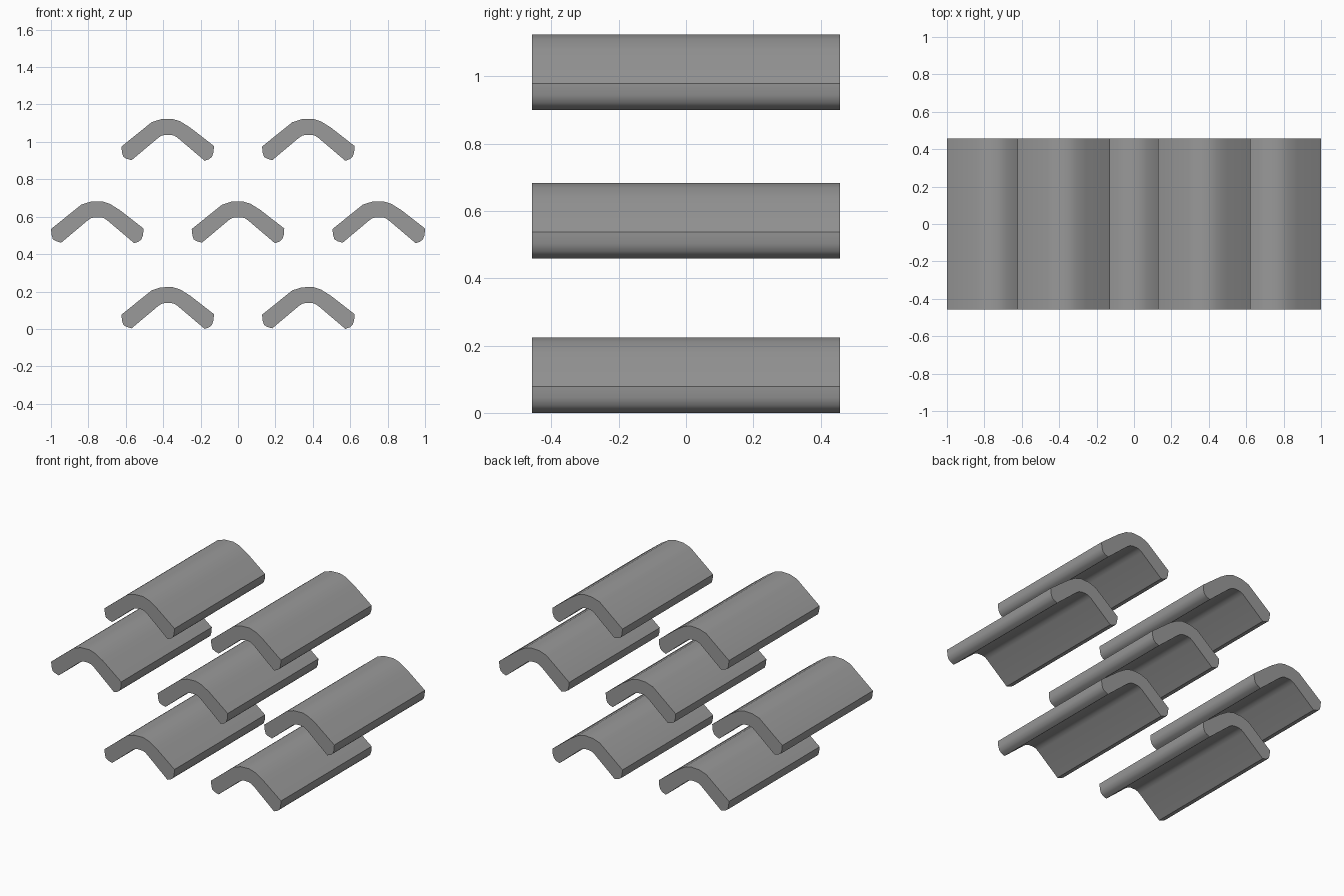
import bpy
import math

cube = bpy.data.objects.get("Cube")
if cube:
    bpy.data.objects.remove(cube, do_unlink=True)

# One plain grey for every tile
grey = bpy.data.materials.new("plain_grey")
grey.use_nodes = True
colour = (0.32, 0.32, 0.32, 1)
grey.diffuse_color = colour
grey.node_tree.nodes["Principled BSDF"].inputs["Base Color"].default_value = colour

# Cross-section of a bent tile, clockwise from the left eave
PROFILE = [
    (-0.2475, 0.076), (-0.086, 0.206), (-0.037, 0.222), (0.024, 0.2245),
    (0.067, 0.211), (0.12, 0.178),
    (0.2475, 0.079), (0.245, 0.045), (0.237, 0.022), (0.222, 0.009), (0.198, 0),
    (0.053, 0.123), (0.036, 0.134), (0.018, 0.139), (-0.014, 0.139),
    (-0.033, 0.134), (-0.05, 0.123),
    (-0.193, 0.003), (-0.22, 0.011), (-0.237, 0.021), (-0.244, 0.044),
]
HALF_LENGTH = 0.457


def make_tile(name, x, z):
    n = len(PROFILE)
    verts = [(px, y, pz) for y in (-HALF_LENGTH, HALF_LENGTH) for px, pz in PROFILE]
    faces = [(i, i + n, (i + 1) % n + n, (i + 1) % n) for i in range(n)]
    faces += [tuple(range(n)), tuple(reversed(range(n, 2 * n)))]
    mesh = bpy.data.meshes.new(name)
    mesh.from_pydata(verts, [], [tuple(reversed(f)) for f in faces])
    mesh.materials.append(grey)
    tile = bpy.data.objects.new(name, mesh)
    tile.location = (x, 0, z)
    bpy.context.collection.objects.link(tile)
    bpy.ops.object.select_all(action="DESELECT")
    tile.select_set(True)
    bpy.context.view_layer.objects.active = tile
    bpy.ops.object.shade_smooth_by_angle(angle=math.radians(32))


# Three staggered rows
ROWS = [
    ("lower", 0, (-0.376, 0.376)),
    ("middle", 0.458, (-0.7525, 0, 0.7525)),
    ("upper", 0.899, (-0.376, 0.376)),
]
for row, z, columns in ROWS:
    for i, x in enumerate(columns):
        make_tile(f"{row}_tile_{i + 1}", x, z)
